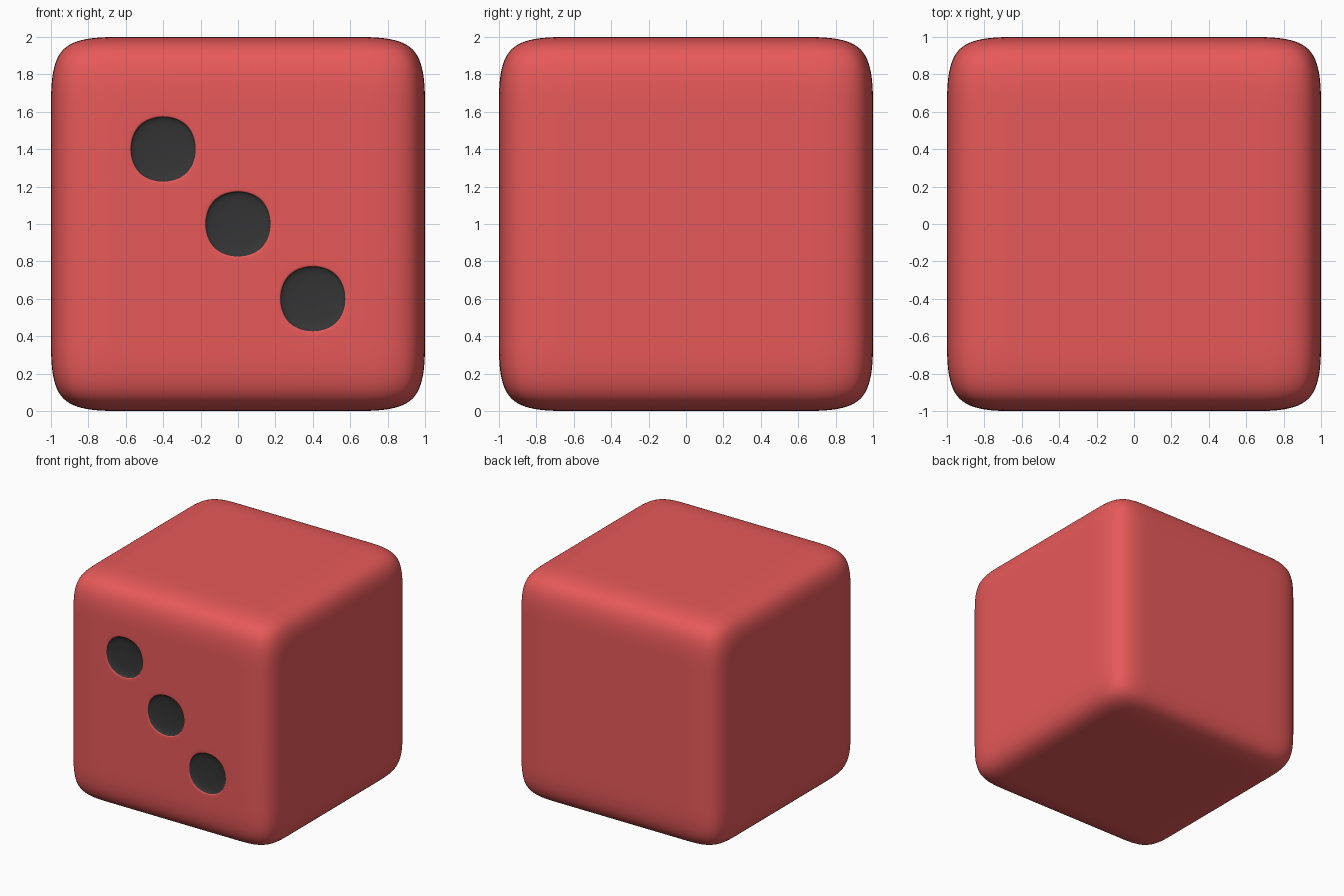
import bpy, bmesh

if "Cube" in bpy.data.objects:
    bpy.data.objects.remove(bpy.data.objects["Cube"])


def material(name, color):
    m = bpy.data.materials.new(name)
    m.diffuse_color = (*color, 1)
    m.use_nodes = True
    m.node_tree.nodes["Principled BSDF"].inputs["Base Color"].default_value = m.diffuse_color
    return m


# Cube divided into a 5 x 5 grid per side, standing on the floor
bm = bmesh.new()
bmesh.ops.create_cube(bm, size=2)
bmesh.ops.subdivide_edges(bm, edges=bm.edges[:], cuts=4, use_grid_fill=True)
for v in bm.verts:
    v.co.z += 1

# Three shallow pips on the front, along the diagonal
spots = [(-0.4, 1.4), (0, 1.0), (0.4, 0.6)]
pips = []
for f in bm.faces:
    c = f.calc_center_median()
    if c.y < -0.99 and any(abs(c.x - x) + abs(c.z - z) < 0.05 for x, z in spots):
        pips.append(f)
for f in pips:
    bmesh.ops.inset_individual(bm, faces=[f], thickness=0.015)
    wall = bmesh.ops.inset_individual(bm, faces=[f], thickness=0.015, depth=-0.035)["faces"]
    for g in wall + [f]:
        g.material_index = 1
for f in bm.faces:
    f.smooth = True
bmesh.ops.recalc_face_normals(bm, faces=bm.faces[:])

mesh = bpy.data.meshes.new("die")
bm.to_mesh(mesh)
bm.free()
mesh.materials.append(material("red", (0.8, 0.1, 0.1)))
mesh.materials.append(material("dark", (0.035, 0.035, 0.035)))
die = bpy.data.objects.new("die", mesh)
bpy.context.collection.objects.link(die)

# Subdivision rounds the edges and the pips
sub = die.modifiers.new("round", 'SUBSURF')
sub.levels = sub.render_levels = 4
